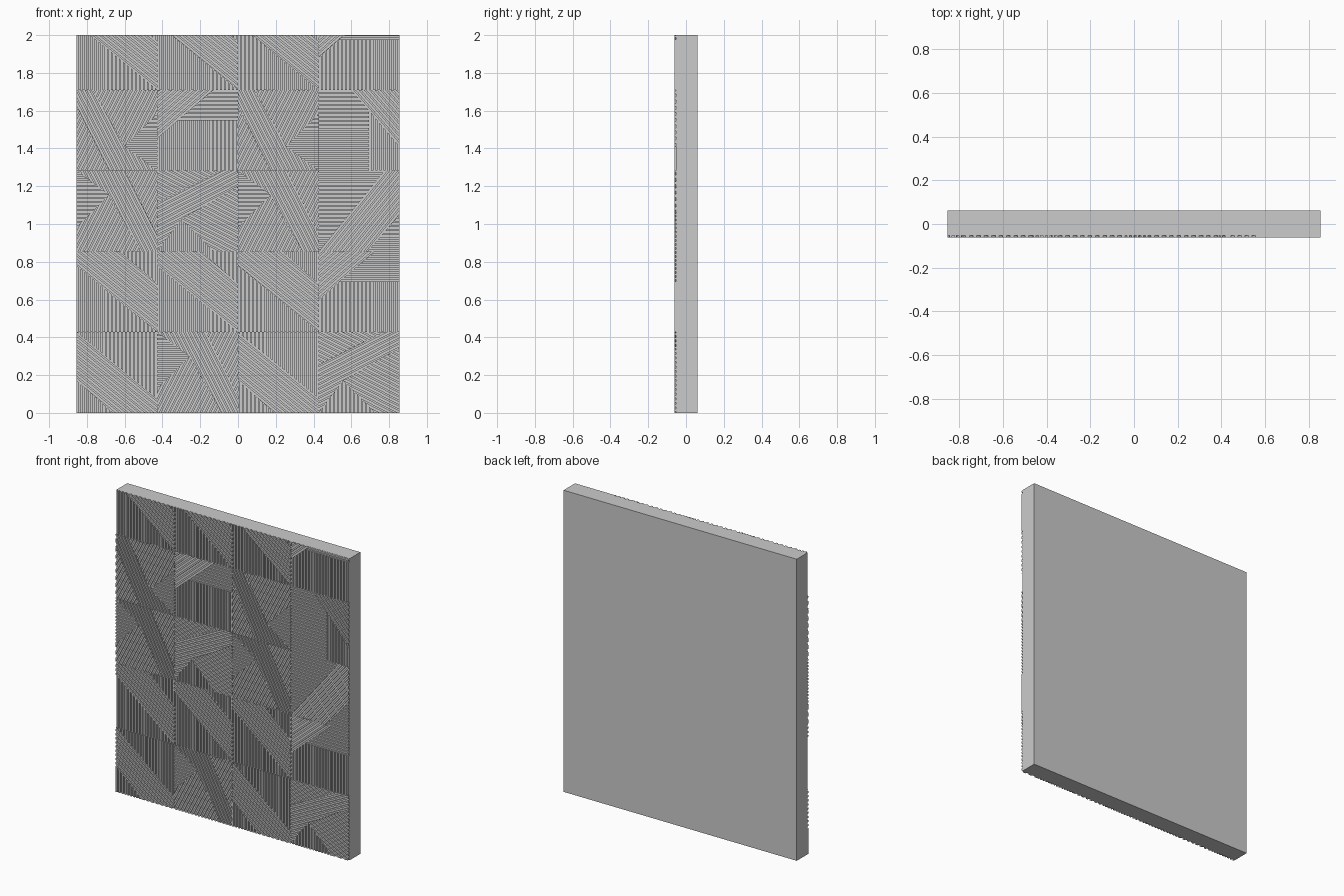
import bpy, bmesh, math
from mathutils import Vector

if "Cube" in bpy.data.objects:
    bpy.data.objects.remove(bpy.data.objects["Cube"])

W, H = 1.71, 2.0          # panel width and height
T = W / 4                 # tile size
FRONT, GROOVE, BACK = -0.061, -0.052, 0.061
PITCH, RIB = T / 20, T / 40

# Tile motifs: (convex patch in unit coordinates, rib direction in degrees)
BAND = [  # diagonal band between two upright-ribbed corners
    ([(0, 0), (1, 0), (0, .82)], 90),
    ([(0, .82), (1, 0), (1, .6), (.55, 1), (0, 1)], -39),
    ([(.55, 1), (1, .6), (1, 1)], 90)]
WEDGE = [  # wedge on one side with steep bands around it
    ([(0, 1), (0, .3), (.4, .7)], 0),
    ([(0, 1), (.4, .7), (.6, 1)], -63),
    ([(.4, .7), (.8, 0), (1, 0), (1, .2), (.6, 1)], -63),
    ([(0, 0), (.8, 0), (.4, .7), (0, .3)], 63),
    ([(.6, 1), (1, .2), (1, 1)], 63)]
FOLD = [  # upright block, level block and a slanted corner
    ([(0, 0), (1, 0), (1, .62), (.25, .62), (0, .4)], 90),
    ([(.25, .62), (1, .62), (1, 1), (.7, 1)], 0),
    ([(0, .4), (.25, .62), (.7, 1), (0, 1)], 41)]

# Layout from the bottom row up: motif and number of quarter turns
LAYOUT = [
    [(BAND, 2), (WEDGE, 0), (BAND, 2), (WEDGE, 1)],
    [(BAND, 0), (BAND, 0), (BAND, 0), (FOLD, 0)],
    [(WEDGE, 0), (WEDGE, 1), (WEDGE, 0), (BAND, 3)],
    [(WEDGE, 2), (FOLD, 0), (WEDGE, 2), (FOLD, 3)],
    [(BAND, 0), (BAND, 0), (BAND, 0), (FOLD, 0)]]


def turn(p, n):
    for _ in range(n):
        p = (1 - p[1], p[0])
    return p


def clip(poly, normal, limit):
    """Keep the part of a polygon where p.normal <= limit."""
    out = []
    for a, b in zip(poly, poly[1:] + poly[:1]):
        da, db = a.dot(normal) - limit, b.dot(normal) - limit
        if da <= 0:
            out.append(a)
        if (da < 0 < db) or (db < 0 < da):
            out.append(a.lerp(b, da / (da - db)))
    return out


def add_rib(bm, poly):
    """Raised rib: front face plus side walls down to the groove floor."""
    area = sum(a.cross(b) for a, b in zip(poly, poly[1:] + poly[:1])) / 2
    if abs(area) < 1e-6:
        return
    if area < 0:
        poly = poly[::-1]
    f = [bm.verts.new((p.x, FRONT, p.y)) for p in poly]
    g = [bm.verts.new((p.x, GROOVE, p.y)) for p in poly]
    bm.faces.new(f)
    for i in range(len(f)):
        j = (i + 1) % len(f)
        bm.faces.new((f[i], g[i], g[j], f[j]))


def make_object(name, bm):
    mesh = bpy.data.meshes.new(name)
    bm.to_mesh(mesh)
    bm.free()
    ob = bpy.data.objects.new(name, mesh)
    bpy.context.collection.objects.link(ob)
    return ob


# Backing slab
bm = bmesh.new()
bmesh.ops.create_cube(bm, size=1)
for v in bm.verts:
    v.co = (v.co.x * W, (GROOVE + BACK) / 2 + v.co.y * (BACK - GROOVE), H / 2 + v.co.z * H)
make_object("backing_panel", bm)

# Ribbed facing, one object per row of tiles
for r, row in enumerate(LAYOUT):
    bm = bmesh.new()
    for c, (motif, n) in enumerate(row):
        for patch, deg in motif:
            poly = [Vector((-W / 2 + (c + u) * T, (r + v) * T))
                    for u, v in (turn(p, n) for p in patch)]
            poly = clip(poly, Vector((0, 1)), H)
            if len(poly) < 3:
                continue
            a = math.radians(deg + 90 * n)
            nrm = Vector((-math.sin(a), math.cos(a)))
            d = [p.dot(nrm) for p in poly]
            for k in range(math.floor(min(d) / PITCH), math.ceil(max(d) / PITCH) + 1):
                strip = clip(poly, nrm, k * PITCH + RIB)
                if len(strip) > 2:
                    strip = clip(strip, -nrm, -k * PITCH)
                if len(strip) > 2:
                    add_rib(bm, strip)
    make_object(f"ribbed_row_{r + 1}", bm)
